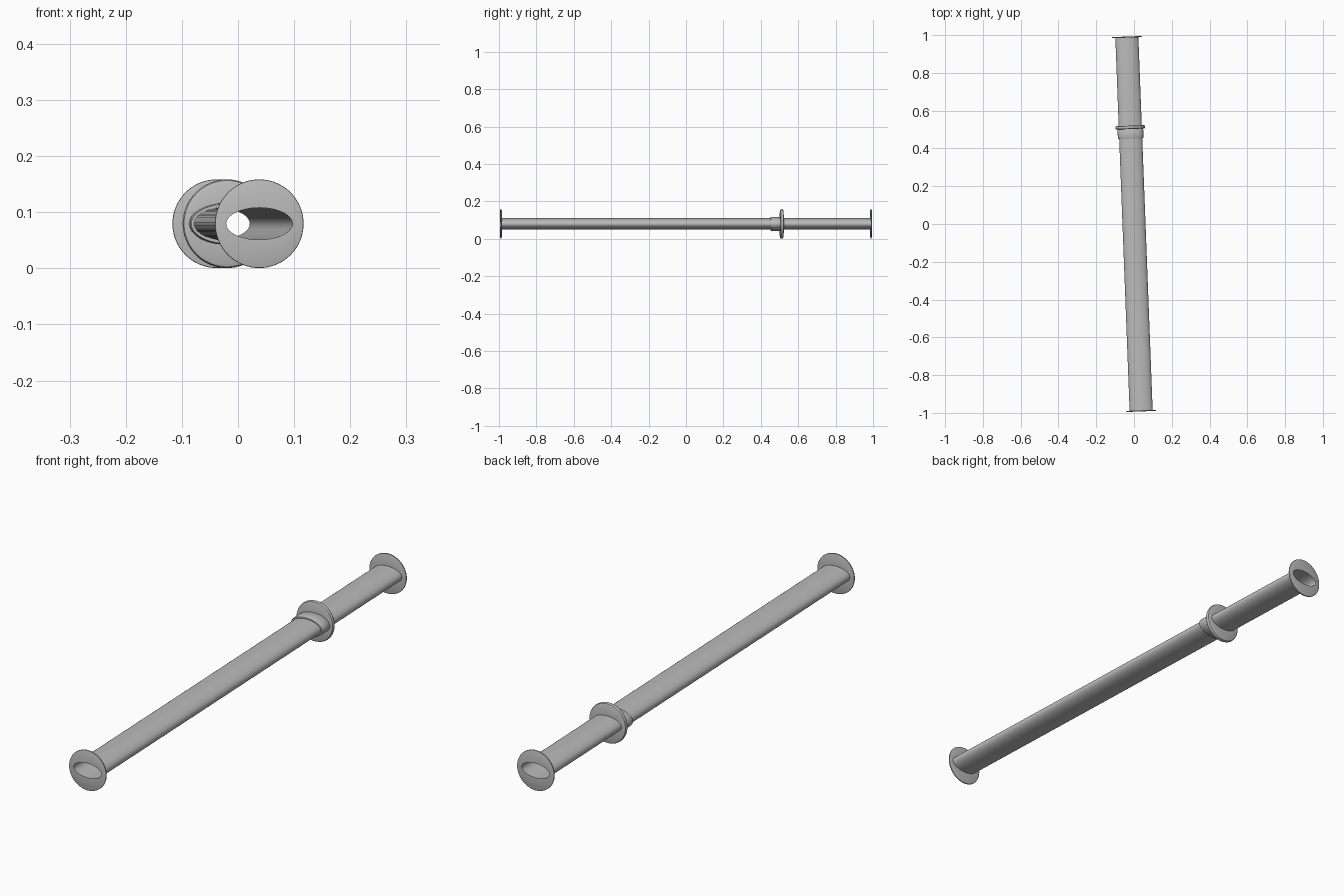
import bpy, bmesh, math
from mathutils import Matrix

if "Cube" in bpy.data.objects:
    bpy.data.objects.remove(bpy.data.objects["Cube"])

SEG = 64
HALF = 0.993                      # half length along the tube axis
TILT = math.atan(0.0383)          # lean of the axis towards -x at the back
A, B = 0.061, 0.0305              # tube half width and half height
R = 0.079                         # disc radius

grey = bpy.data.materials.new("grey_metal")
grey.diffuse_color = (0.5, 0.5, 0.5, 1)
grey.use_nodes = True
grey.node_tree.nodes["Principled BSDF"].inputs["Base Color"].default_value = grey.diffuse_color

PLACE = Matrix.Translation((0, 0, 0.0795)) @ Matrix.Rotation(TILT, 4, 'Z')


def sweep(name, sections):
    """Closed wall made from a loop of elliptical sections (position, half width, half height)."""
    bm = bmesh.new()
    rings = []
    for y, a, b in sections:
        rings.append([bm.verts.new((a * math.cos(t), y, b * math.sin(t)))
                      for t in (2 * math.pi * i / SEG for i in range(SEG))])
    for r0, r1 in zip(rings, rings[1:] + rings[:1]):
        for i in range(SEG):
            j = (i + 1) % SEG
            bm.faces.new((r0[i], r0[j], r1[j], r1[i]))
    bmesh.ops.recalc_face_normals(bm, faces=bm.faces)
    bm.transform(PLACE)
    me = bpy.data.meshes.new(name)
    bm.to_mesh(me)
    bm.free()
    me.materials.append(grey)
    ob = bpy.data.objects.new(name, me)
    bpy.context.collection.objects.link(ob)
    bpy.ops.object.select_all(action='DESELECT')
    ob.select_set(True)
    bpy.context.view_layer.objects.active = ob
    bpy.ops.object.shade_smooth_by_angle(angle=math.radians(35))
    return ob


def disc(name, y0, y1, bevel):
    """Round plate with softened rim and an oval hole for the tube."""
    a, b = A - 0.002, B - 0.002
    rim = [(y0, R - bevel), (y0 + bevel * 0.3, R - bevel * 0.3), (y0 + bevel, R),
           (y1 - bevel, R), (y1 - bevel * 0.3, R - bevel * 0.3), (y1, R - bevel)]
    return sweep(name, [(y0, a, b)] + [(y, r, r) for y, r in rim] + [(y1, a, b)])


# Hollow oval tube
e = HALF - 0.001
sweep("tube", [(-e, A, B), (e, A, B), (e, A - 0.002, B - 0.002), (-e, A - 0.002, B - 0.002)])

# End plates
disc("front_end_plate", -HALF, -HALF + 0.006, 0.002)
disc("back_end_plate", HALF - 0.006, HALF, 0.002)

# Guard disc and the collar in front of it
disc("guard_disc", 0.503, 0.521, 0.007)
sweep("collar", [(0.452, A, B), (0.452, A + 0.005, B + 0.005), (0.456, A + 0.007, B + 0.007),
                 (0.500, A + 0.007, B + 0.007), (0.504, A + 0.005, B + 0.005), (0.504, A, B)])
